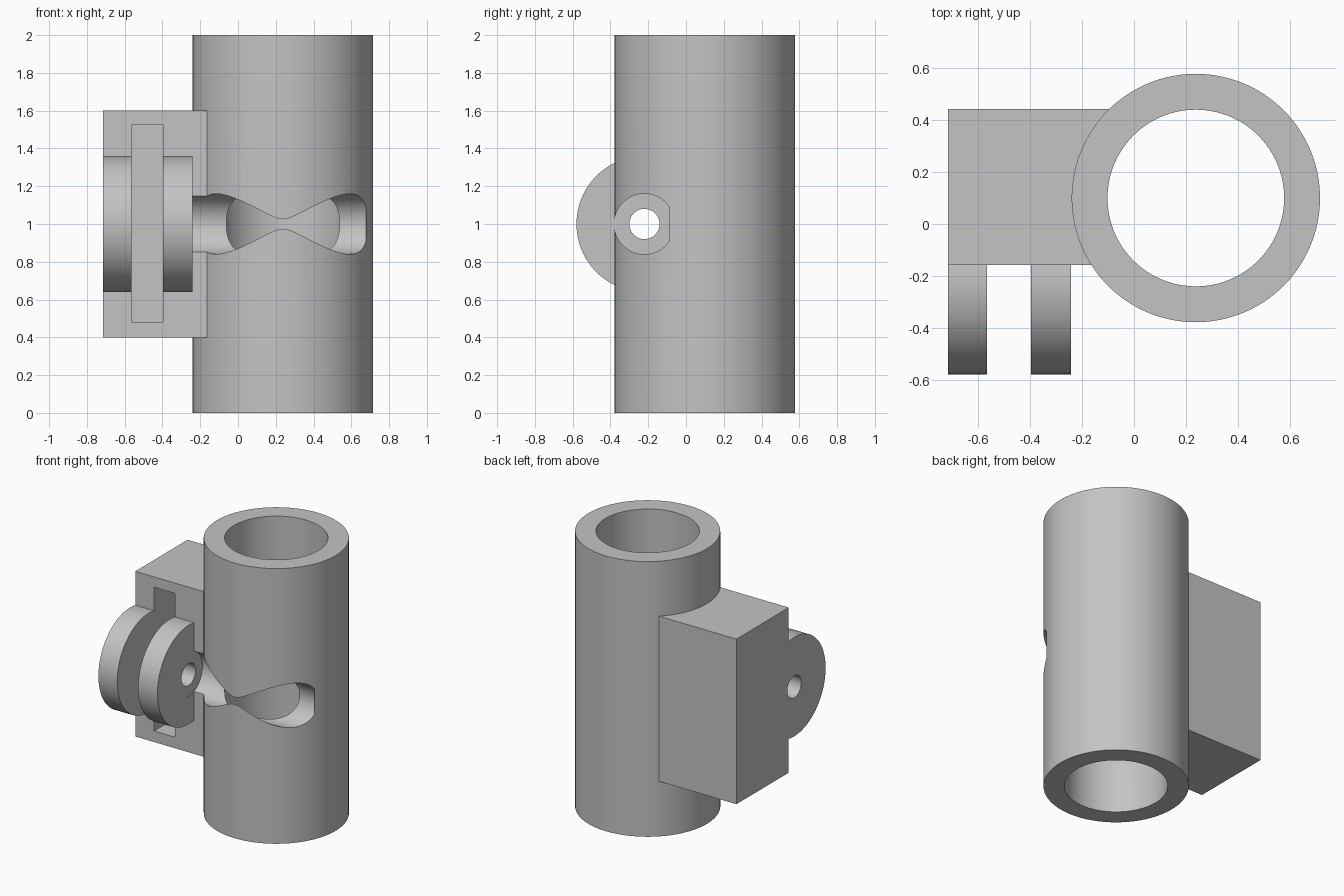
import bpy
import math
from mathutils import Matrix

if "Cube" in bpy.data.objects:
    bpy.data.objects.remove(bpy.data.objects["Cube"], do_unlink=True)

grey = bpy.data.materials.new("plain grey")
grey.use_nodes = True
grey.diffuse_color = (0.55, 0.55, 0.55, 1)
grey.node_tree.nodes["Principled BSDF"].inputs["Base Color"].default_value = (0.55, 0.55, 0.55, 1)

TUBE_X, TUBE_Y = 0.238, 0.1
PIN_Y, PIN_Z = -0.22, 1.0
BLOCK_FRONT = -0.157


def box(name, low, high):
    """Box between two opposite corners."""
    bpy.ops.mesh.primitive_cube_add(size=1)
    ob = bpy.context.object
    ob.name = name
    size = [b - a for a, b in zip(low, high)]
    middle = [(a + b) / 2 for a, b in zip(low, high)]
    ob.data.transform(Matrix.Translation(middle) @ Matrix.Diagonal((*size, 1)))
    ob.data.materials.append(grey)
    return ob


def rod(name, radius, start, end, axis="X", sides=96):
    """Cylinder along x at the pin centre, or along z at the tube centre."""
    bpy.ops.mesh.primitive_cylinder_add(vertices=sides, radius=radius, depth=end - start)
    ob = bpy.context.object
    ob.name = name
    middle = (start + end) / 2
    if axis == "X":
        turn = Matrix.Rotation(math.pi / 2, 4, "Y")
        ob.data.transform(Matrix.Translation((middle, PIN_Y, PIN_Z)) @ turn)
    else:
        ob.data.transform(Matrix.Translation((TUBE_X, TUBE_Y, middle)))
    ob.data.materials.append(grey)
    return ob


def combine(target, tool, operation):
    """Apply an exact boolean and drop the tool."""
    mod = target.modifiers.new(operation.lower(), "BOOLEAN")
    mod.object = tool
    mod.operation = operation
    mod.solver = "EXACT"
    bpy.context.view_layer.objects.active = target
    bpy.ops.object.modifier_apply(modifier=mod.name)
    bpy.data.objects.remove(tool, do_unlink=True)


# Upright tube body with the side block and the two hinge ears
body = rod("tube_clamp", 0.478, 0, 2, "Z", 128)
combine(body, box("side_block", (-0.716, BLOCK_FRONT, 0.4), (0.1, 0.443, 1.6)), "UNION")
for name, start, end in (("outer_ear", -0.716, -0.565), ("inner_ear", -0.397, -0.242)):
    combine(body, rod(name, 0.36, start, end), "UNION")

# Tube bore, slot behind the ears, pin hole and wide access bore
cutters = (
    rod("tube_bore", 0.34, -0.1, 2.1, "Z", 128),
    box("slot", (-0.565, -0.7, 0.48), (-0.397, 0.3, 1.525)),
    rod("pin_hole", 0.08, -0.9, 0.3, sides=64),
    rod("access_bore", 0.16, -0.244, 0.677),
)
for cutter in cutters:
    combine(body, cutter, "DIFFERENCE")

bpy.ops.object.select_all(action="DESELECT")
body.select_set(True)
bpy.context.view_layer.objects.active = body
bpy.ops.object.shade_smooth_by_angle(angle=math.radians(30))
